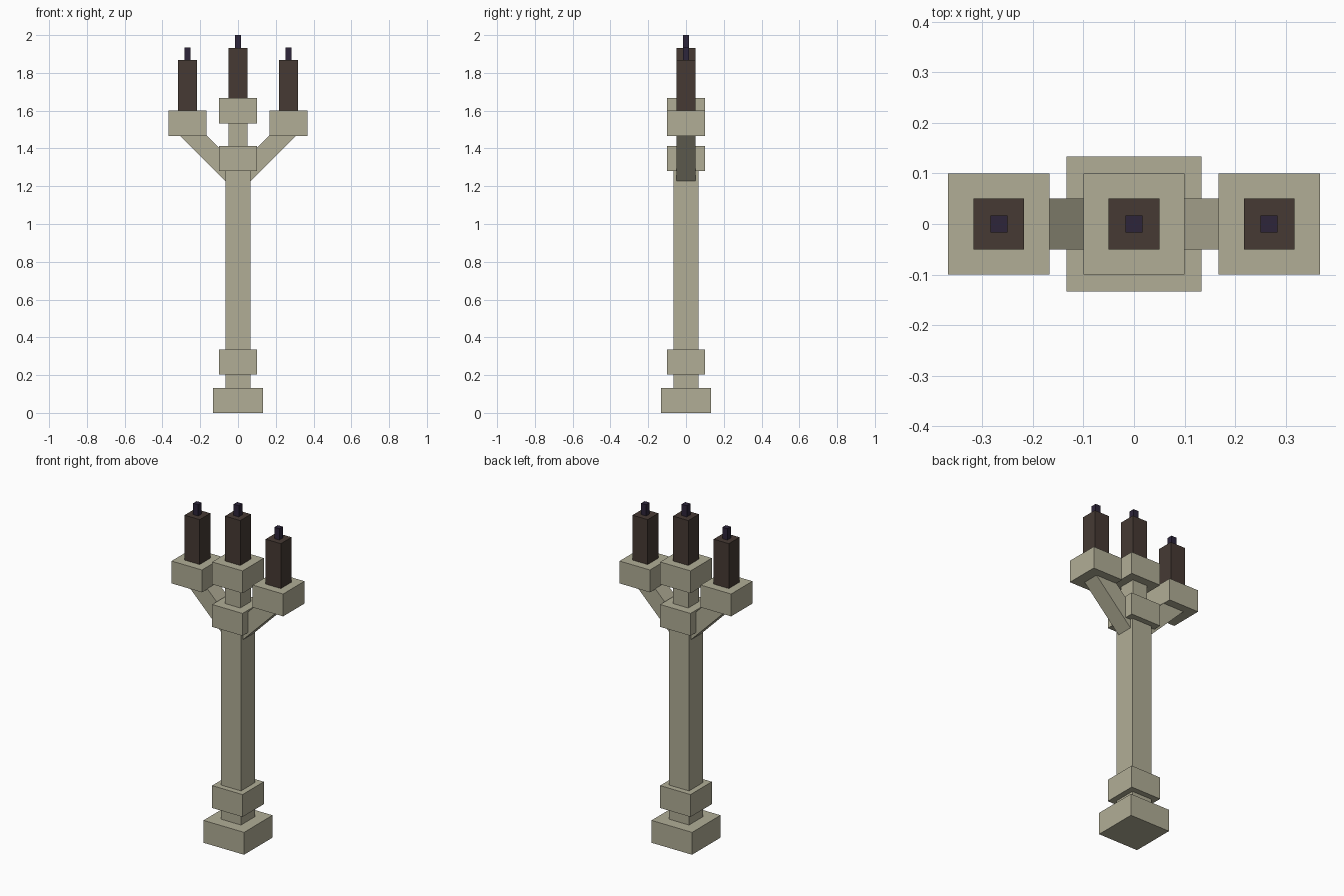
import bpy
import bmesh
import math
from mathutils import Matrix

if "Cube" in bpy.data.objects:
    bpy.data.objects.remove(bpy.data.objects["Cube"], do_unlink=True)


def material(name, rgb):
    mat = bpy.data.materials.new(name)
    mat.use_nodes = True
    mat.diffuse_color = (*rgb, 1)
    bsdf = next(n for n in mat.node_tree.nodes if n.type == 'BSDF_PRINCIPLED')
    bsdf.inputs["Base Color"].default_value = (*rgb, 1)
    bsdf.inputs["Roughness"].default_value = 0.9
    return mat


STONE = material("pale_stone", (0.44, 0.42, 0.305))
WAX = material("dark_brown_wax", (0.061, 0.042, 0.034))
WICK = material("dark_violet_wick", (0.026, 0.018, 0.042))


def box(name, size, centre, mat, tilt=0):
    """Flat-sided box, optionally tilted about the y axis."""
    bm = bmesh.new()
    bmesh.ops.create_cube(bm, size=1, matrix=Matrix.Diagonal((*size, 1)))
    mesh = bpy.data.meshes.new(name)
    bm.to_mesh(mesh)
    bm.free()
    mesh.materials.append(mat)
    obj = bpy.data.objects.new(name, mesh)
    obj.location = centre
    obj.rotation_euler = (0, tilt, 0)
    bpy.context.collection.objects.link(obj)
    return obj


def block(name, width, bottom, top, mat, x=0):
    """Square upright block between two heights."""
    return box(name, (width, width, top - bottom), (x, 0, (bottom + top) / 2), mat)


def candle(prefix, x, bottom):
    """Holder cup, candle and wick; bottom is the underside of the cup."""
    block(prefix + "_cup", 0.2, bottom, bottom + 0.133, STONE, x)
    block(prefix + "_candle", 0.1, bottom + 0.133, bottom + 0.4, WAX, x)
    block(prefix + "_wick", 0.0333, bottom + 0.4, bottom + 0.467, WICK, x)


# Central column, from the foot upwards
block("foot", 0.267, 0, 0.133, STONE)
block("shaft", 0.133, 0.133, 1.30, STONE)
block("lower_collar", 0.2, 0.203, 0.336, STONE)
block("upper_collar", 0.2, 1.28, 1.413, STONE)
block("upper_neck", 0.1, 1.413, 1.533, STONE)
candle("centre", 0, 1.533)

# Mirrored diagonal arms with their candles
LOW, HIGH = (0.028, 1.26), (0.285, 1.517)
ARM_LENGTH = math.dist(LOW, HIGH)
for side, sign in (("left", 1), ("right", -1)):
    centre = (sign * (LOW[0] + HIGH[0]) / 2, 0, (LOW[1] + HIGH[1]) / 2)
    box(side + "_arm", (0.1, 0.1, ARM_LENGTH), centre, STONE, sign * math.pi / 4)
    candle(side, sign * 0.267, 1.467)
